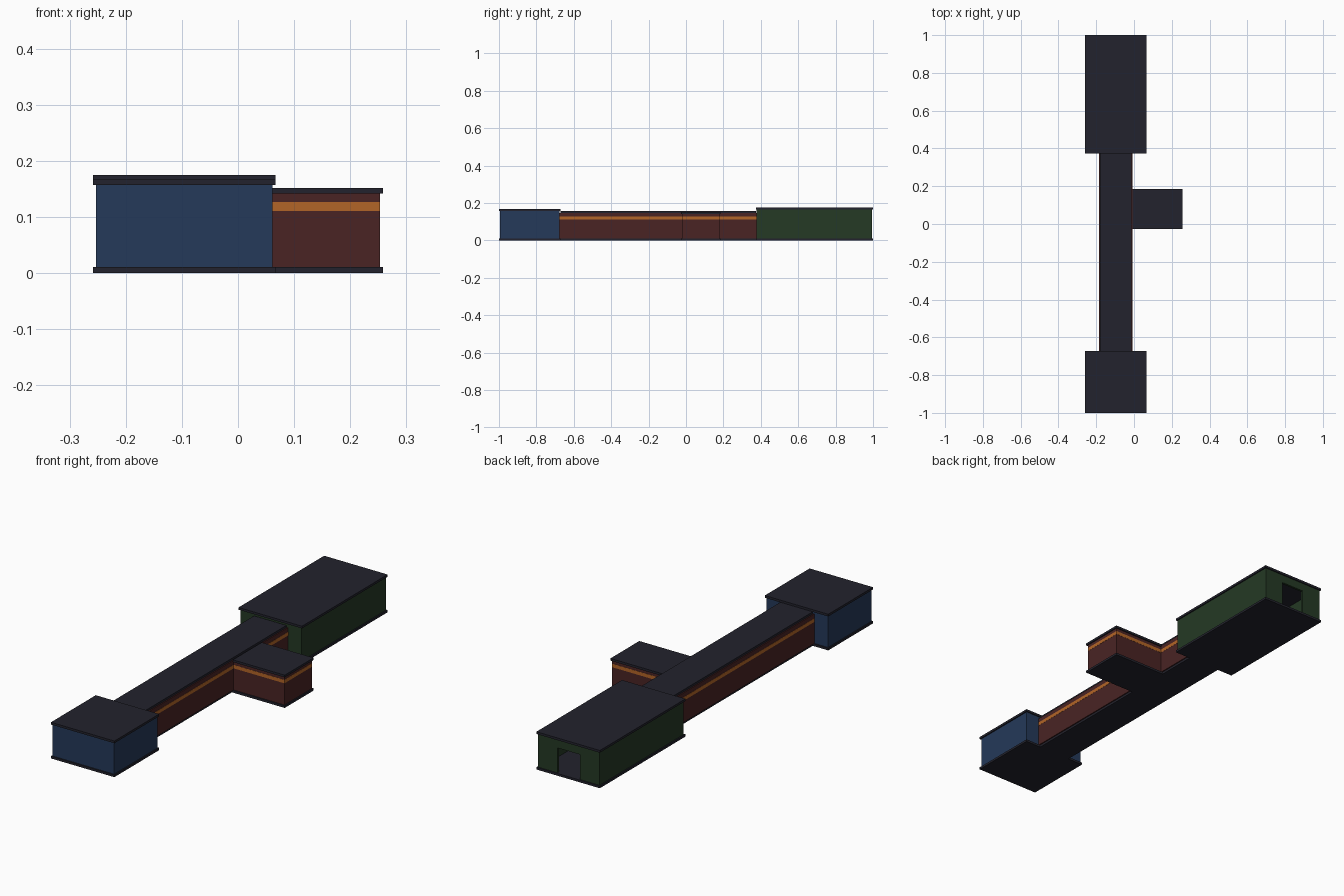
import bpy, bmesh

if "Cube" in bpy.data.objects:
    bpy.data.objects.remove(bpy.data.objects["Cube"])

T = 0.0105            # wall and slab thickness
H = T / 2
CX = -0.096           # centre line of the main axis
DOOR_W, DOOR_TOP = 0.116, 0.126


def mat(name, rgb):
    m = bpy.data.materials.new(name)
    m.diffuse_color = (*rgb, 1)
    m.use_nodes = True
    m.node_tree.nodes["Principled BSDF"].inputs["Base Color"].default_value = m.diffuse_color
    return m


DARK = mat("dark slab", (0.0165, 0.0165, 0.026))
BLUE = mat("blue wall", (0.018, 0.041, 0.100))
RED = mat("dark red wall", (0.068, 0.0175, 0.0175))
GREEN = mat("green wall", (0.018, 0.041, 0.018))
ORANGE = mat("orange stripe", (0.45, 0.13, 0.02))


def boxes(name, material, parts):
    """One object made of axis-aligned boxes (x0, x1, y0, y1, z0, z1)."""
    bm = bmesh.new()
    for x0, x1, y0, y1, z0, z1 in parts:
        vs = bmesh.ops.create_cube(bm, size=1)["verts"]
        for v in vs:
            v.co = (x1 if v.co.x > 0 else x0,
                    y1 if v.co.y > 0 else y0,
                    z1 if v.co.z > 0 else z0)
    me = bpy.data.meshes.new(name)
    bm.to_mesh(me)
    bm.free()
    me.materials.append(material)
    bpy.context.collection.objects.link(bpy.data.objects.new(name, me))


def wall(name, material, axis, pos, a, b, top, door=None):
    """Wall running along an axis from a to b, with an optional doorway centre."""
    spans = [(a, b, T, top)]
    if door is not None:
        d0, d1 = door - DOOR_W / 2, door + DOOR_W / 2
        spans = [(a, d0, T, top), (d1, b, T, top), (d0, d1, DOOR_TOP, top)]
    if axis == "x":
        parts = [(s, e, pos - H, pos + H, z0, z1) for s, e, z0, z1 in spans]
    else:
        parts = [(pos - H, pos + H, s, e, z0, z1) for s, e, z0, z1 in spans]
    boxes(name, material, parts)


def slabs(name, x0, x1, y0, y1, top, roof_x0=None):
    boxes(name + "_floor", DARK, [(x0, x1, y0, y1, 0, T)])
    rx = x0 if roof_x0 is None else roof_x0
    boxes(name + "_roof", DARK, [(rx, x1, y0, y1, top, top + T)])


def stripe(name, axis, pos, a, b):
    """Thin orange band set just proud of both faces of a wall."""
    w = H + 0.0007
    z = (0.111, 0.127)
    p = (a, b, pos - w, pos + w) if axis == "x" else (pos - w, pos + w, a, b)
    boxes(name, ORANGE, [(*p, *z)])


# End rooms: slabs overhang the walls by half a thickness
R = 0.152             # half width to the wall centre lines
for name, m, y0, y1, top, fdoor, bdoor in (
        ("front_room", BLUE, -0.9895, -0.6825, 0.157, None, CX),
        ("back_room", GREEN, 0.3835, 0.9895, 0.1645, CX, CX)):
    slabs(name, CX - R - T, CX + R + T, y0 - T, y1 + T, top)
    wall(name + "_left_wall", m, "y", CX - R, y0 - H, y1 + H, top)
    wall(name + "_right_wall", m, "y", CX + R, y0 - H, y1 + H, top)
    wall(name + "_front_wall", m, "x", y0, CX - R + H, CX + R - H, top, fdoor)
    wall(name + "_back_wall", m, "x", y1, CX - R + H, CX + R - H, top, bdoor)

# Corridor: walls centred on the slab edges
C, CY0, CY1, CTOP = 0.083, -0.677, 0.378, 0.147
SY0, SY1, SX, STOP = -0.016, 0.174, 0.2475, 0.1415
side_mid = (SY0 + SY1) / 2
slabs("corridor", CX - C, CX + C, -0.672, 0.373, CTOP)
wall("corridor_left_wall", RED, "y", CX - C, CY0, CY1, CTOP)
wall("corridor_right_wall", RED, "y", CX + C, CY0, CY1, CTOP, side_mid)
stripe("corridor_left_stripe", "y", CX - C, CY0, CY1)
stripe("corridor_right_stripe_a", "y", CX + C, CY0, side_mid - DOOR_W / 2)
stripe("corridor_right_stripe_b", "y", CX + C, side_mid + DOOR_W / 2, CY1)

# Side room opening off the corridor
sx0 = CX + C + H
slabs("side_room", CX + C, SX + T, SY0 - T, SY1 + T, STOP, sx0)
wall("side_room_right_wall", RED, "y", SX, SY0 - H, SY1 + H, STOP)
stripe("side_room_right_stripe", "y", SX, SY0 - H, SY1 + H)
for name, y in (("front", SY0), ("back", SY1)):
    wall(f"side_room_{name}_wall", RED, "x", y, sx0, SX - H, STOP)
    stripe(f"side_room_{name}_stripe", "x", y, sx0, SX + H)
